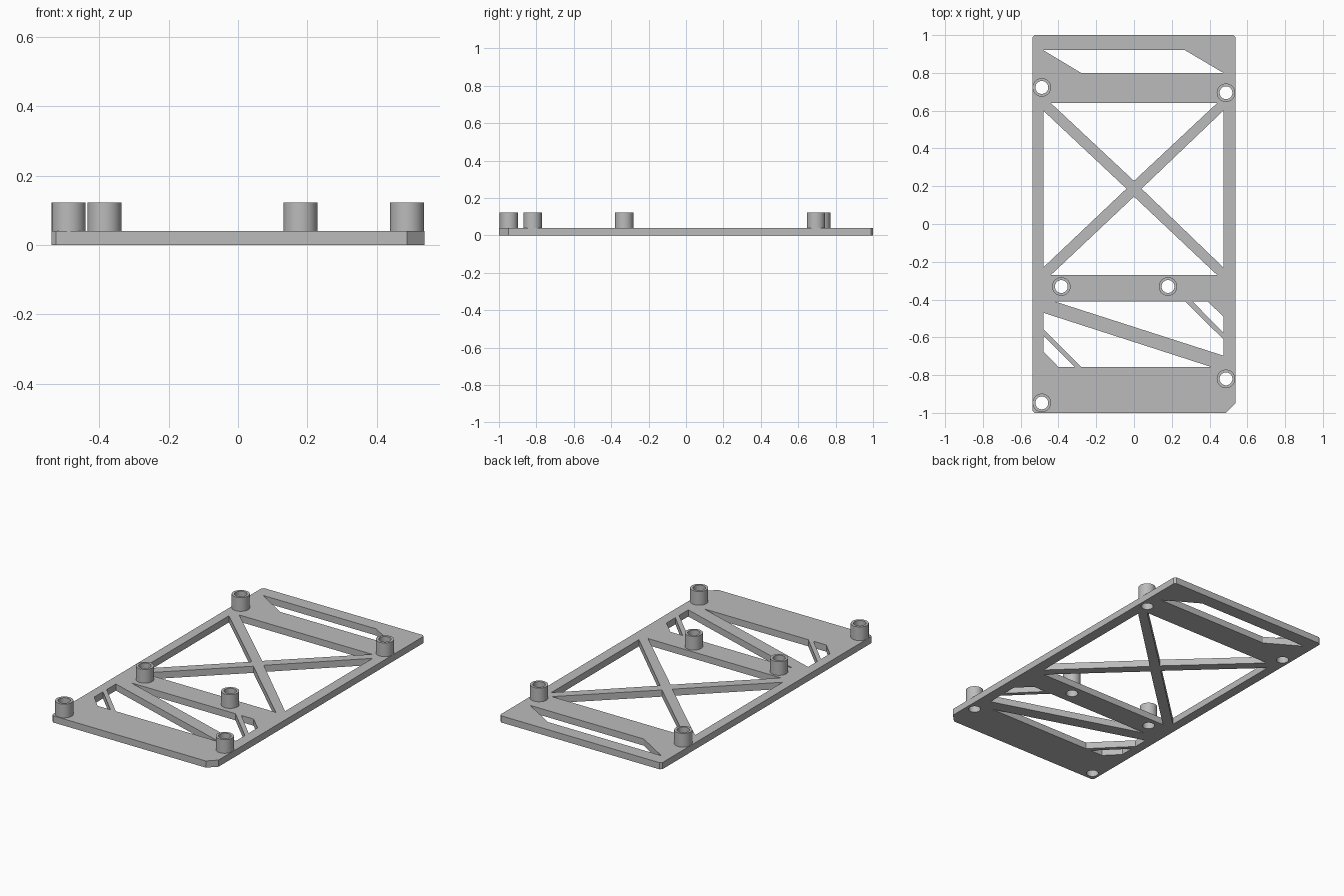
import bpy
from math import cos, sin, tau

if "Cube" in bpy.data.objects:
    bpy.data.objects.remove(bpy.data.objects["Cube"], do_unlink=True)

THICK, BOSS_TOP = 0.04, 0.122
HALF_X, HALF_Y = 0.537, 1.0
BOSS_R, HOLE_R = 0.049, 0.034

grey = bpy.data.materials.new("grey plastic")
grey.use_nodes = True
grey.diffuse_color = (0.5, 0.5, 0.5, 1)
grey.node_tree.nodes["Principled BSDF"].inputs["Base Color"].default_value = (0.5, 0.5, 0.5, 1)


def circle(cx, cy, r, n=48):
    return [(cx + r * cos(tau * i / n), cy + r * sin(tau * i / n)) for i in range(n)]


def extruded(name, loops, z0, z1):
    """Fill the outer loop minus the inner loops, extruded from z0 to z1."""
    curve = bpy.data.curves.new(name, "CURVE")
    curve.dimensions = "2D"
    curve.fill_mode = "BOTH"
    curve.extrude = (z1 - z0) / 2
    for loop in loops:
        spline = curve.splines.new("POLY")
        spline.points.add(len(loop) - 1)
        for point, (x, y) in zip(spline.points, loop):
            point.co = (x, y, 0, 1)
        spline.use_cyclic_u = True
    obj = bpy.data.objects.new(name, curve)
    obj.location.z = (z0 + z1) / 2
    bpy.context.collection.objects.link(obj)
    bpy.ops.object.select_all(action="DESELECT")
    obj.select_set(True)
    bpy.context.view_layer.objects.active = obj
    bpy.ops.object.convert(target="MESH")
    obj = bpy.context.object
    obj.data.materials.clear()
    obj.data.materials.append(grey)
    bpy.ops.object.shade_smooth_by_angle(angle=0.5)
    return obj


# Plate outline: three slightly clipped corners and one large chamfer
outline = []
for sx, sy in ((-1, -1), (1, -1), (1, 1), (-1, 1)):
    c = 0.05 if (sx, sy) == (1, -1) else 0.012
    corner = [(sx * HALF_X, sy * (HALF_Y - c)), (sx * (HALF_X - c), sy * HALF_Y)]
    outline += corner if sx * sy > 0 else corner[::-1]

# Cut-outs between the ribs
L, R = -0.48, 0.473
windows = [
    # slanted slot at the back
    [(L, 0.92), (0.27, 0.92), (R, 0.80), (-0.28, 0.80)],
    # four triangles around the cross brace
    [(-0.44, 0.64), (0.44, 0.64), (0, 0.228)],
    [(-0.44, -0.27), (0.44, -0.27), (0, 0.145)],
    [(L, 0.60), (-0.04, 0.187), (L, -0.23)],
    [(R, 0.60), (0.04, 0.187), (R, -0.23)],
    # front bay with a long diagonal and two thin struts
    [(-0.42, -0.41), (0.27, -0.41), (R, -0.61), (R, -0.697)],
    [(0.31, -0.41), (0.39, -0.41), (R, -0.49), (R, -0.575)],
    [(L, -0.47), (0.41, -0.757), (-0.28, -0.757), (L, -0.557)],
    [(L, -0.592), (-0.315, -0.757), (-0.40, -0.757), (L, -0.675)],
]

bosses = {
    "back_right": (-0.488, 0.723),
    "back_left": (0.487, 0.695),
    "middle_right": (-0.385, -0.331),
    "middle_left": (0.18, -0.331),
    "front_left": (0.487, -0.82),
    "front_right": (-0.488, -0.947),
}

# Plate with the screw holes running right through
holes = [circle(x, y, HOLE_R) for x, y in bosses.values()]
extruded("plate", [outline] + windows + holes, 0, THICK)

# Hollow standoffs
for place, (x, y) in bosses.items():
    extruded(place + "_standoff", [circle(x, y, BOSS_R), circle(x, y, HOLE_R)], THICK, BOSS_TOP)
